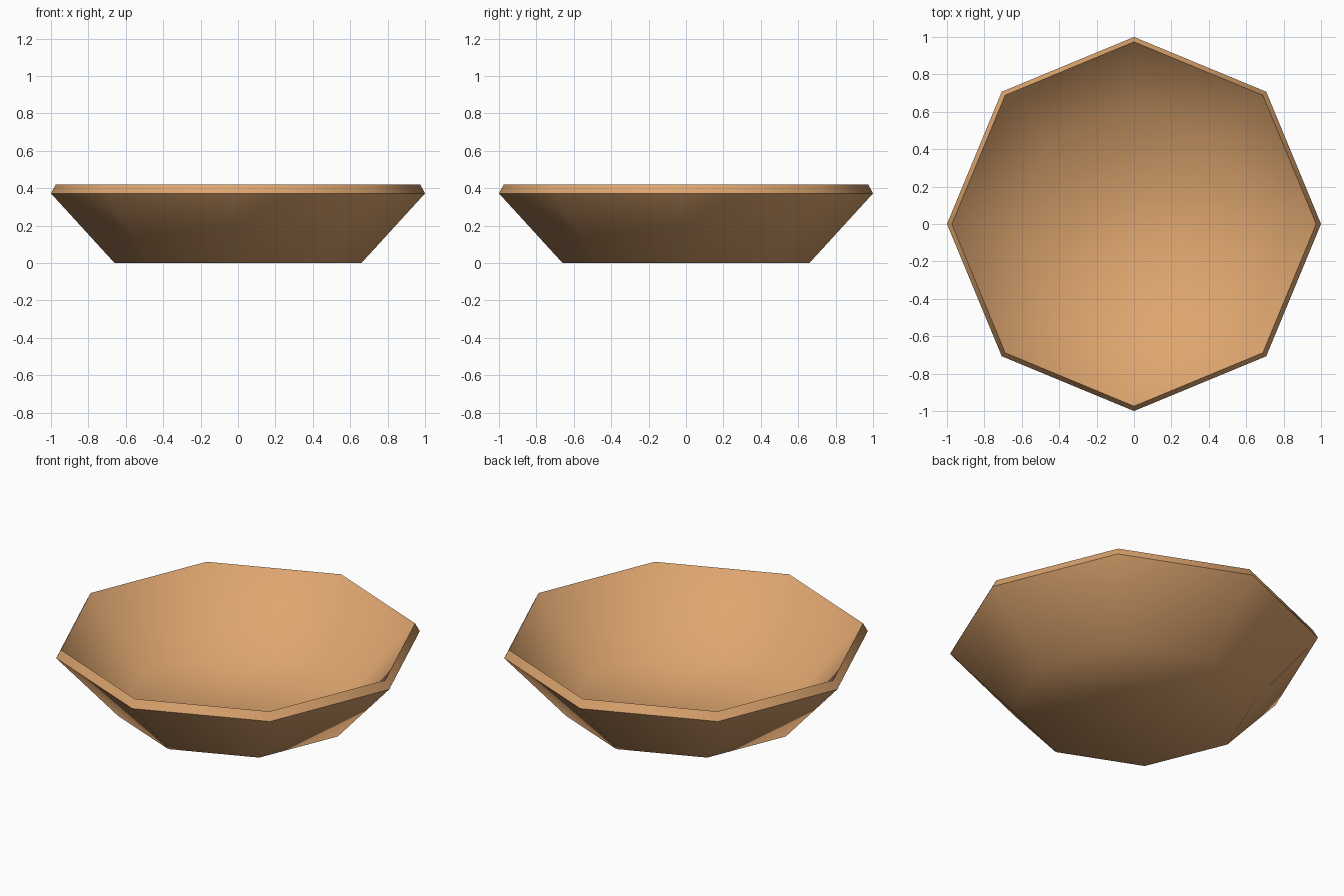
import bpy, bmesh, math

if "Cube" in bpy.data.objects:
    bpy.data.objects.remove(bpy.data.objects["Cube"])

SIDES = 8
# (radius, height): outer base, outer rim, inner rim, inner floor
PROFILE = [(0.66, 0.0), (1.0, 0.372), (0.974, 0.42), (0.635, 0.045)]

# Warm wood colour
wood = bpy.data.materials.new("light_wood")
wood.diffuse_color = (0.73, 0.38, 0.16, 1)
wood.use_nodes = True
wood.node_tree.nodes["Principled BSDF"].inputs["Base Color"].default_value = wood.diffuse_color

# Bowl: octagonal rings swept along the profile, closed by two discs
bm = bmesh.new()
rings = []
for r, z in PROFILE:
    rings.append([bm.verts.new((r * math.cos(2 * math.pi * i / SIDES),
                                r * math.sin(2 * math.pi * i / SIDES), z))
                  for i in range(SIDES)])
for a, b in zip(rings, rings[1:]):
    for i in range(SIDES):
        j = (i + 1) % SIDES
        bm.faces.new((a[i], a[j], b[j], b[i]))
bm.faces.new(rings[0][::-1])   # underside
bm.faces.new(rings[-1])        # inner floor
bmesh.ops.recalc_face_normals(bm, faces=bm.faces)

mesh = bpy.data.meshes.new("bowl")
bm.to_mesh(mesh)
bm.free()
mesh.materials.append(wood)
bowl = bpy.data.objects.new("bowl", mesh)
bpy.context.collection.objects.link(bowl)

# Smooth walls into the floor, keep the rim edges crisp
bpy.context.view_layer.objects.active = bowl
bowl.select_set(True)
bpy.ops.object.shade_smooth_by_angle(angle=math.radians(60))
